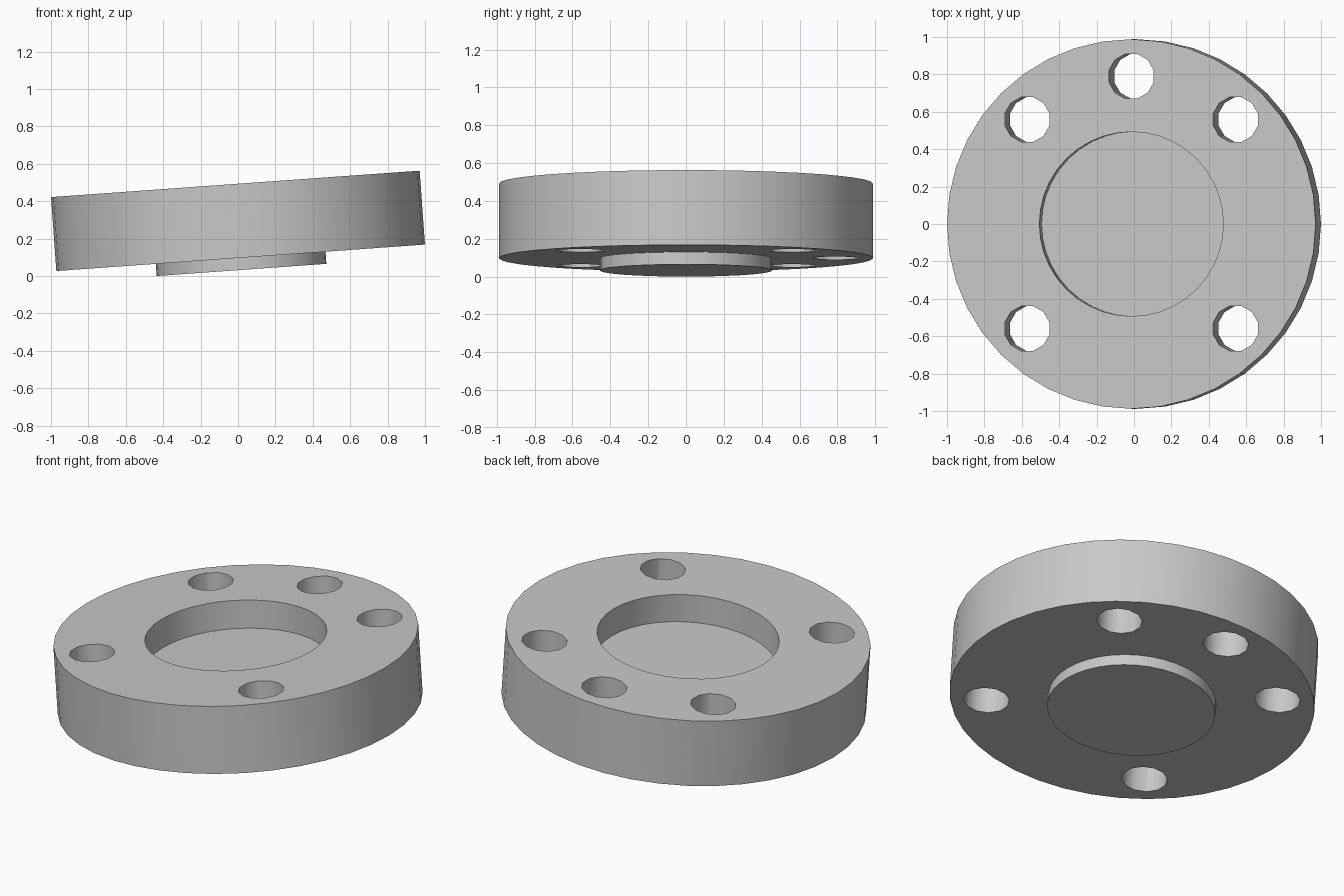
import bpy
import bmesh
from math import cos, sin, pi, radians
from mathutils import Matrix

if "Cube" in bpy.data.objects:
    bpy.data.objects.remove(bpy.data.objects["Cube"], do_unlink=True)

TILT = radians(4.1)
OUTER, RECESS, BOSS = 0.988, 0.493, 0.455
THICK, FLOOR, BOSS_DEPTH = 0.396, 0.231, 0.065
BOLT_CIRCLE, HOLE = 0.79, 0.124

grey = bpy.data.materials.new("plain grey")
grey.use_nodes = True
colour = (0.58, 0.58, 0.58, 1)
grey.diffuse_color = colour
grey.node_tree.nodes["Principled BSDF"].inputs["Base Color"].default_value = colour


def make_object(name, bm):
    mesh = bpy.data.meshes.new(name)
    bm.to_mesh(mesh)
    bm.free()
    mesh.materials.append(grey)
    obj = bpy.data.objects.new(name, mesh)
    bpy.context.collection.objects.link(obj)
    return obj


# Flange body: boss, disc and recess as one turned profile
profile = [(0, -BOSS_DEPTH), (BOSS, -BOSS_DEPTH), (BOSS, 0), (OUTER, 0),
           (OUTER, THICK), (RECESS, THICK), (RECESS, FLOOR), (0, FLOOR)]
bm = bmesh.new()
verts = [bm.verts.new((r, 0, z)) for r, z in profile]
edges = [bm.edges.new(pair) for pair in zip(verts, verts[1:])]
bmesh.ops.spin(bm, geom=verts + edges, cent=(0, 0, 0), axis=(0, 0, 1),
               angle=2 * pi, steps=40, use_merge=True)
bmesh.ops.remove_doubles(bm, verts=bm.verts, dist=0.0001)
bmesh.ops.recalc_face_normals(bm, faces=bm.faces)
flange = make_object("flange", bm)

# Bolt holes: three at the back, two at the front
bm = bmesh.new()
for degrees in (45, 90, 135, 225, 315):
    a = radians(degrees)
    place = Matrix.Translation((BOLT_CIRCLE * cos(a), BOLT_CIRCLE * sin(a), THICK / 2))
    bmesh.ops.create_cone(bm, cap_ends=True, segments=12, radius1=HOLE, radius2=HOLE,
                          depth=1, matrix=place @ Matrix.Rotation(radians(15), 4, "Z"))
cutter = make_object("hole_cutter", bm)
cutter.hide_render = True

cut = flange.modifiers.new("bolt holes", "BOOLEAN")
cut.operation = "DIFFERENCE"
cut.solver = "EXACT"
cut.object = cutter
bpy.ops.object.select_all(action="DESELECT")
bpy.context.view_layer.objects.active = flange
flange.select_set(True)
bpy.ops.object.modifier_apply(modifier=cut.name)
bpy.data.objects.remove(cutter, do_unlink=True)

# Soft walls with crisp rims, then lean the part onto its boss edge
bpy.ops.object.shade_smooth_by_angle(angle=radians(35))
flange.rotation_euler.y = -TILT
flange.location = (THICK * sin(TILT) / 2, 0, BOSS_DEPTH * cos(TILT) + BOSS * sin(TILT))
